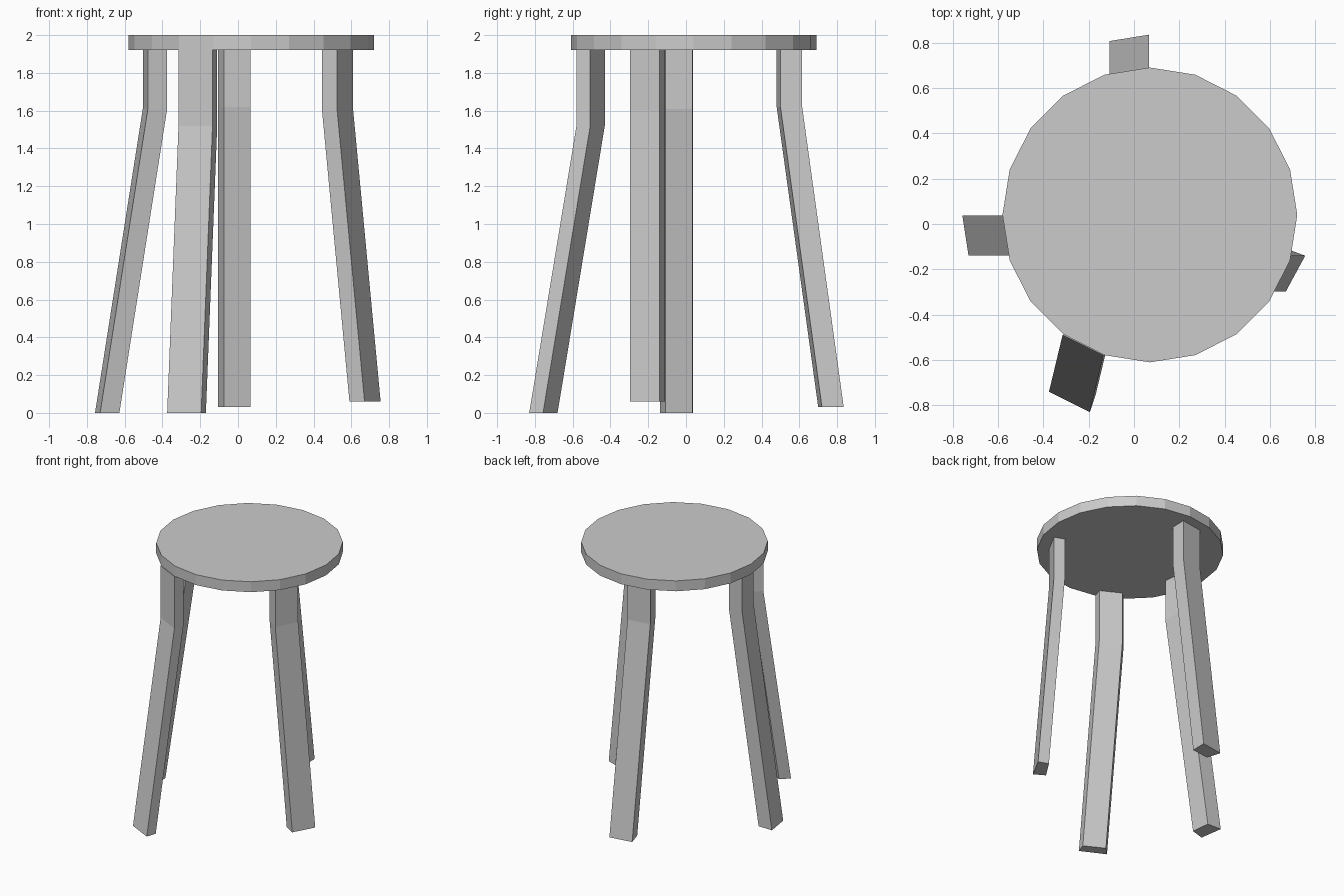
import bpy, bmesh
from math import sin, cos, pi

if "Cube" in bpy.data.objects:
    bpy.data.objects.remove(bpy.data.objects["Cube"])


def loft(name, rings):
    """Solid through matching closed rings of 3D points, capped at both ends."""
    bm = bmesh.new()
    loops = [[bm.verts.new(p) for p in ring] for ring in rings]
    n = len(loops[0])
    for a, b in zip(loops, loops[1:]):
        for i in range(n):
            j = (i + 1) % n
            bm.faces.new((a[i], a[j], b[j], b[i]))
    bm.faces.new(loops[0])
    bm.faces.new(loops[-1])
    bmesh.ops.recalc_face_normals(bm, faces=bm.faces[:])
    mesh = bpy.data.meshes.new(name)
    bm.to_mesh(mesh)
    bm.free()
    obj = bpy.data.objects.new(name, mesh)
    bpy.context.collection.objects.link(obj)
    return obj


# Round seat with 20 flat sides
SEAT_Z, TOP = 1.92, 2.0
circle = [(0.07 + 0.65 * cos(i * pi / 10), 0.04 + 0.65 * sin(i * pi / 10)) for i in range(20)]
loft("seat", [[(x, y, z) for x, y in circle] for z in (SEAT_Z, TOP)])


def leg(name, foot, shift, foot_z, bend_z):
    """Trapezoid leg: splayed from the foot to the bend, vertical above it."""
    dx, dy = shift
    upper = [(x + dx, y + dy) for x, y in foot]
    loft(name, [[(x, y, foot_z) for x, y in foot],
                [(x, y, bend_z) for x, y in upper],
                [(x, y, SEAT_Z) for x, y in upper]])


# Legs: foot outline (two outer, two inner corners), lean, foot height, bend height
leg("back_leg", [(-0.107, 0.807), (0.067, 0.835), (0.065, 0.72), (-0.075, 0.70)],
    (0, -0.22), 0.03, 1.62)
leg("left_leg", [(-0.73, -0.138), (-0.757, 0.038), (-0.642, 0.035), (-0.628, -0.108)],
    (0.253, 0), 0, 1.61)
leg("front_leg", [(-0.375, -0.74), (-0.195, -0.83), (-0.17, -0.757), (-0.315, -0.68)],
    (0.06, 0.25), 0, 1.52)
leg("right_leg", [(0.67, -0.297), (0.755, -0.14), (0.68, -0.112), (0.59, -0.25)],
    (-0.145, 0), 0.06, 1.6)
